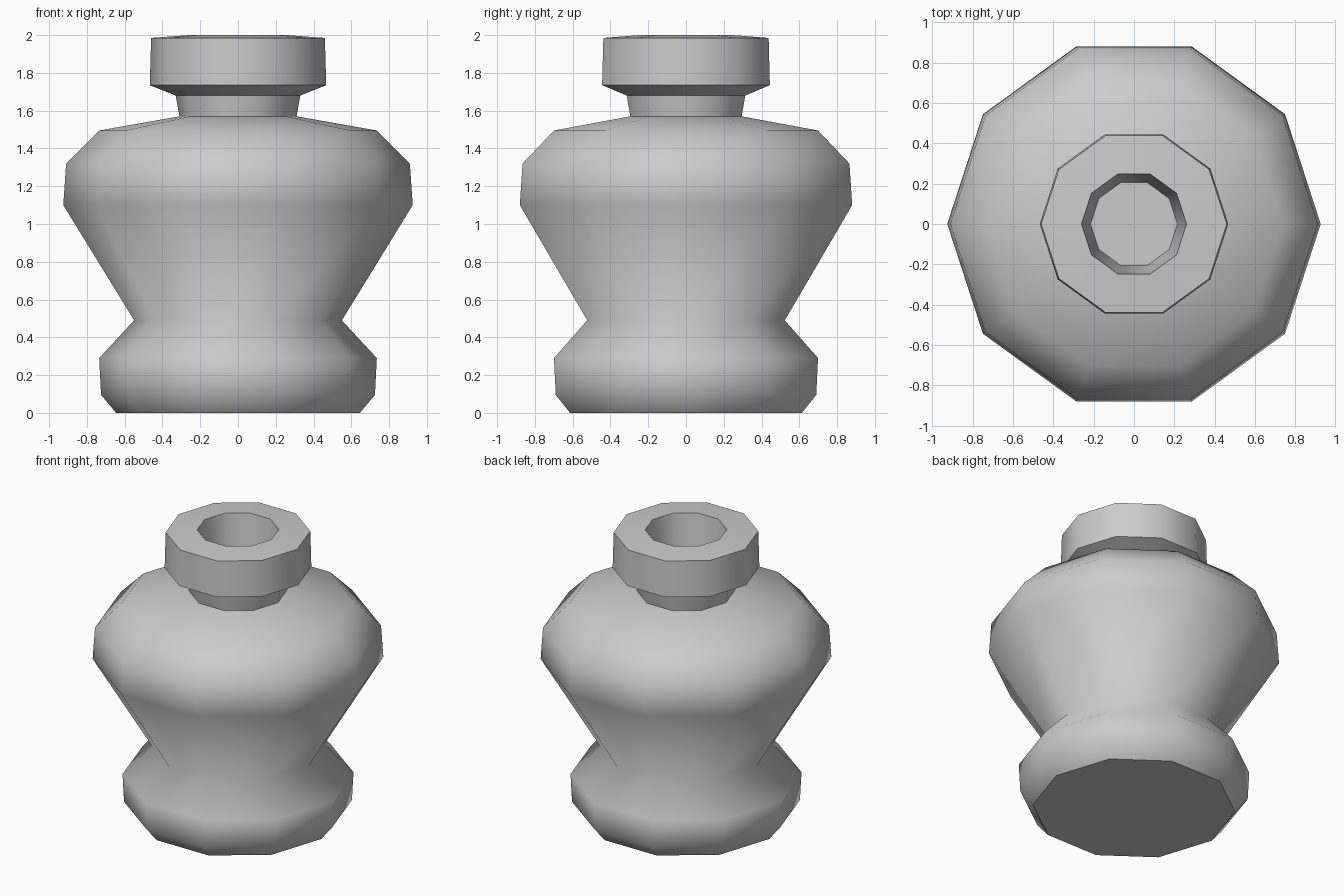
import bpy, bmesh
from math import cos, sin, pi

if "Cube" in bpy.data.objects:
    bpy.data.objects.remove(bpy.data.objects["Cube"])

SIDES = 10


def lathe(name, profile, sharp_rings):
    """Revolve (radius, z) points into a closed ten-sided solid."""
    bm = bmesh.new()
    rings = [[bm.verts.new((r * cos(2 * pi * i / SIDES), r * sin(2 * pi * i / SIDES), z))
              for i in range(SIDES)] for r, z in profile]
    for low, high in zip(rings, rings[1:]):
        for i in range(SIDES):
            j = (i + 1) % SIDES
            bm.faces.new((low[i], low[j], high[j], high[i]))
    bm.faces.new(rings[0][::-1])
    bm.faces.new(rings[-1])
    for face in bm.faces:
        face.smooth = True
    for k in sharp_rings:
        for i in range(SIDES):
            bm.edges.get((rings[k][i], rings[k][(i + 1) % SIDES])).smooth = False
    mesh = bpy.data.meshes.new(name)
    bm.to_mesh(mesh)
    bm.free()
    obj = bpy.data.objects.new(name, mesh)
    bpy.context.collection.objects.link(obj)
    return obj


# Foot, waist, belly, shoulder, neck, thick lip and the hollow mouth
lathe("bottle", [
    (0.645, 0.0), (0.725, 0.095), (0.735, 0.29), (0.55, 0.49),   # foot and waist
    (0.925, 1.10), (0.91, 1.32), (0.735, 1.495), (0.31, 1.57),   # belly and shoulder
    (0.33, 1.68), (0.467, 1.735), (0.46, 1.985),                 # neck and lip
    (0.26, 2.0), (0.215, 1.58),                                  # mouth
], sharp_rings=(0, 7, 8, 9, 10, 11, 12))
